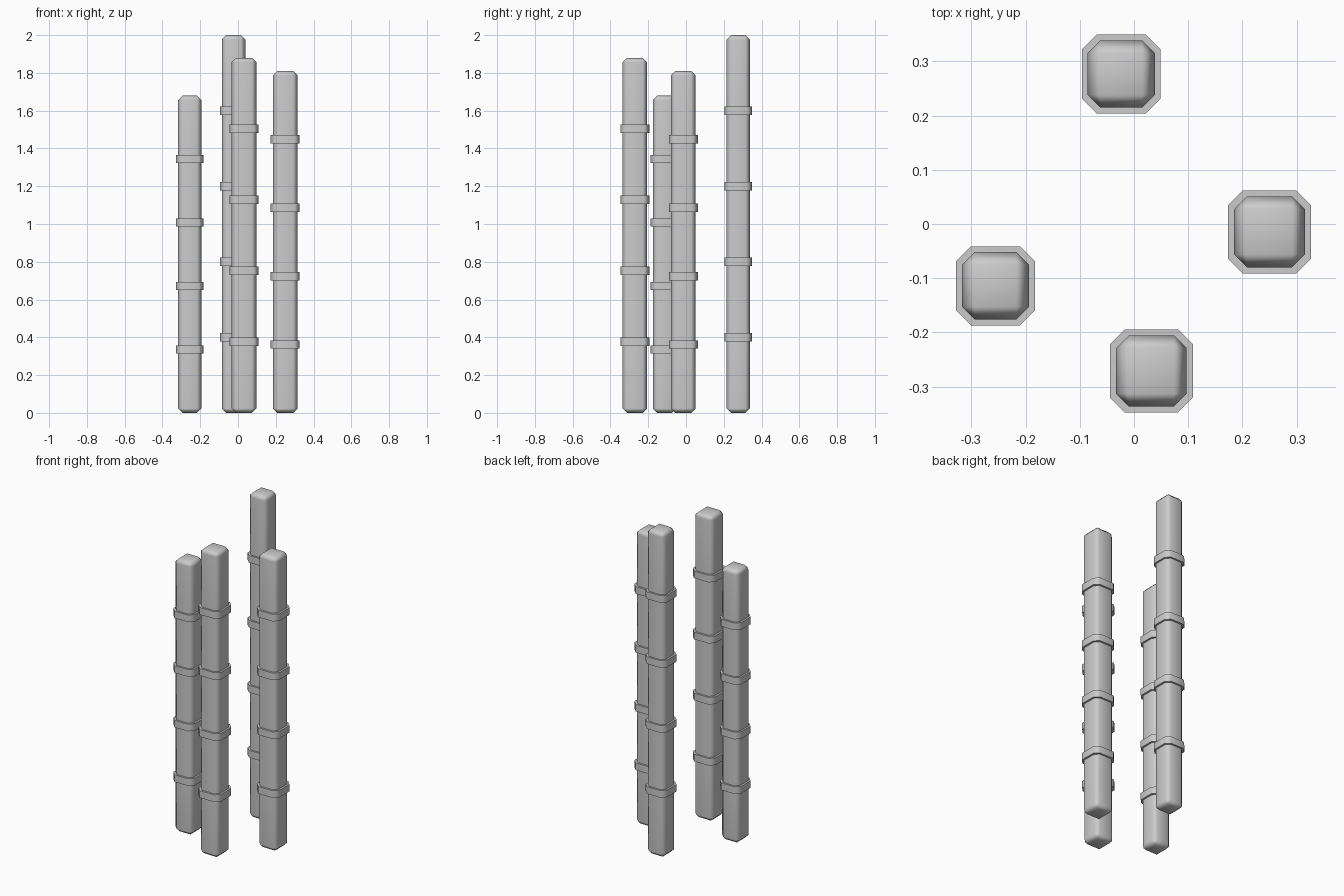
import bpy, bmesh

if "Cube" in bpy.data.objects:
    bpy.data.objects.remove(bpy.data.objects["Cube"])

RING_SCALE = 1.175   # collar width relative to the stalk
RING_HALF = 0.022    # half of the collar height
CHAMFER = 0.0235


def octagon(bm, half, chamfer, z):
    """Chamfered square loop, two vertices per corner."""
    f = half - chamfer
    pts = [(half, -f), (half, f), (f, half), (-f, half),
           (-half, f), (-half, -f), (-f, -half), (f, -half)]
    return [bm.verts.new((x, y, z)) for x, y in pts]


def cap(bm, loop, half, z):
    """Flat square end joined to the octagon with bevel faces."""
    f = half - CHAMFER
    sq = [bm.verts.new((x * f, y * f, z))
          for x, y in ((1, -1), (1, 1), (-1, 1), (-1, -1))]
    bm.faces.new(sq)
    for i in range(4):
        a, b = loop[2 * i], loop[2 * i + 1]
        c = loop[(2 * i + 2) % 8]
        p, q = sq[i], sq[(i + 1) % 4]
        bm.faces.new((a, b, q, p))
        bm.faces.new((b, c, q))


def stalk(name, x, y, half, height):
    bm = bmesh.new()
    # Profile: shaft with four raised collars at every fifth of the height
    profile = [(CHAMFER, 1)]
    for k in range(1, 5):
        lo = height * k / 5 - RING_HALF
        hi = height * k / 5 + RING_HALF
        profile += [(lo, 1), (lo, RING_SCALE), (hi, RING_SCALE), (hi, 1)]
    profile.append((height - CHAMFER, 1))
    loops = [octagon(bm, half * s, CHAMFER * s, z) for z, s in profile]
    for a, b in zip(loops, loops[1:]):
        for i in range(8):
            j = (i + 1) % 8
            bm.faces.new((a[i], a[j], b[j], b[i]))
    # Bevelled ends
    cap(bm, loops[0], half, 0)
    cap(bm, loops[-1], half, height)
    bmesh.ops.recalc_face_normals(bm, faces=bm.faces)
    mesh = bpy.data.meshes.new(name)
    bm.to_mesh(mesh)
    bm.free()
    ob = bpy.data.objects.new(name, mesh)
    ob.location = (x, y, 0)
    bpy.context.collection.objects.link(ob)
    # Soft bevels, flat main faces, crisp collars
    bpy.ops.object.select_all(action='DESELECT')
    ob.select_set(True)
    bpy.context.view_layer.objects.active = ob
    bpy.ops.object.shade_smooth_by_angle(angle=1.1)
    mod = ob.modifiers.new("weighted_normals", 'WEIGHTED_NORMAL')
    mod.keep_sharp = True


# Four stalks of different heights
stalk("left_stalk", -0.2555, -0.114, 0.062, 1.68)
stalk("back_stalk", -0.0235, 0.2765, 0.062, 2.0)
stalk("right_stalk", 0.25, -0.0145, 0.0653, 1.81)
stalk("front_stalk", 0.032, -0.271, 0.0653, 1.88)
